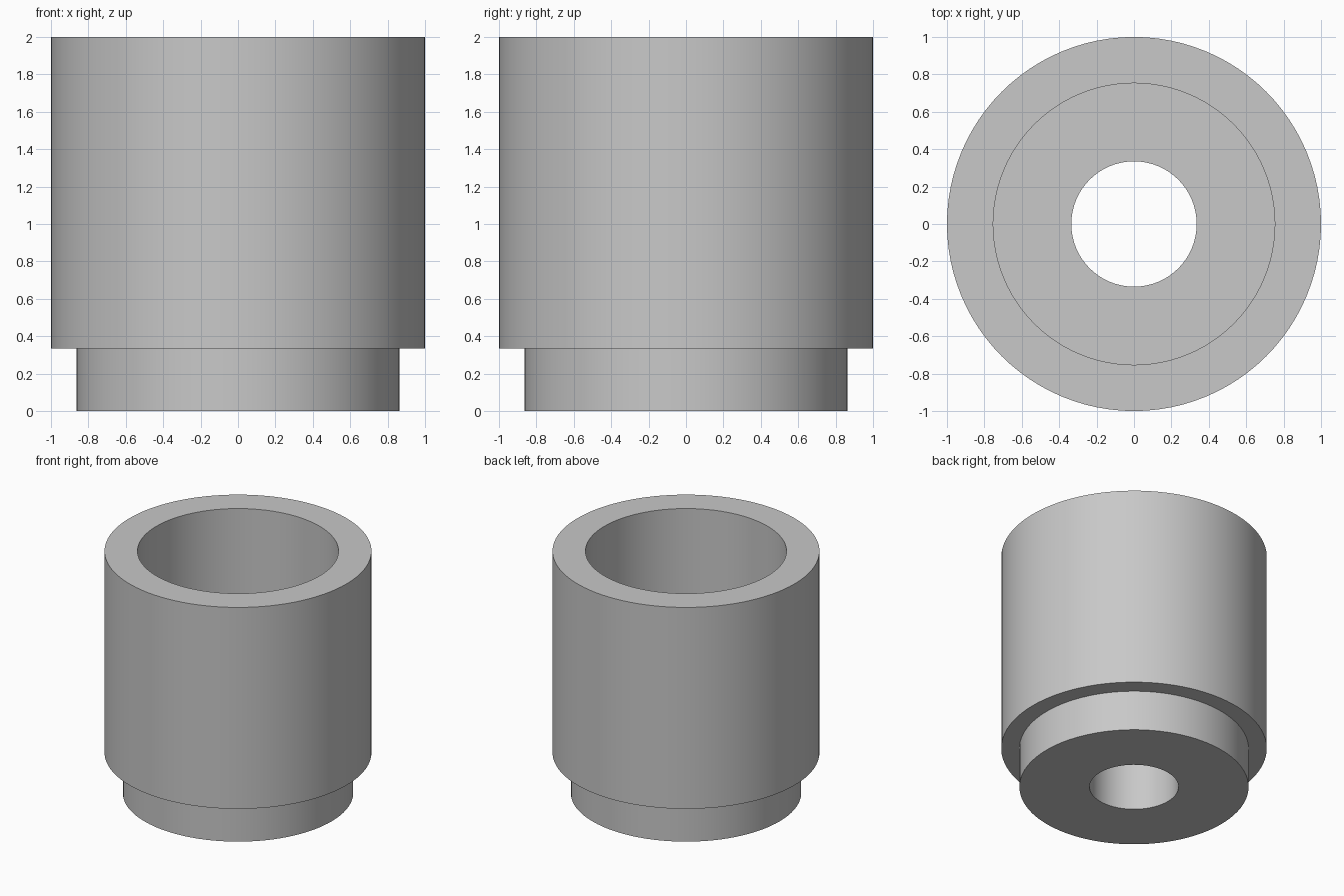
import bpy, bmesh, math

if "Cube" in bpy.data.objects:
    bpy.data.objects.remove(bpy.data.objects["Cube"])

SEGMENTS = 96

# Closed cross-section (radius, height): stepped outside, wide bore, narrow through-hole
PROFILE = [
    (0.335, 0.0), (0.863, 0.0),      # underside of spigot
    (0.863, 0.335), (1.0, 0.335),    # shoulder
    (1.0, 2.0), (0.753, 2.0),        # rim
    (0.753, 0.58), (0.335, 0.58),    # bore and its floor
]

grey = bpy.data.materials.new("plain grey")
grey.diffuse_color = (0.58, 0.58, 0.58, 1.0)
grey.use_nodes = True
grey.node_tree.nodes["Principled BSDF"].inputs["Base Color"].default_value = grey.diffuse_color


def lathe(name, profile, material):
    """Revolve a closed profile around z."""
    bm = bmesh.new()
    rings = []
    for i in range(SEGMENTS):
        a = 2 * math.pi * i / SEGMENTS
        rings.append([bm.verts.new((r * math.cos(a), r * math.sin(a), z)) for r, z in profile])
    n = len(profile)
    for i in range(SEGMENTS):
        a, b = rings[i], rings[(i + 1) % SEGMENTS]
        for j in range(n):
            k = (j + 1) % n
            bm.faces.new((a[j], b[j], b[k], a[k]))
    bmesh.ops.recalc_face_normals(bm, faces=bm.faces)
    mesh = bpy.data.meshes.new(name)
    bm.to_mesh(mesh)
    bm.free()
    mesh.materials.append(material)
    obj = bpy.data.objects.new(name, mesh)
    bpy.context.collection.objects.link(obj)
    bpy.context.view_layer.objects.active = obj
    obj.select_set(True)
    bpy.ops.object.shade_smooth_by_angle(angle=math.radians(30))
    return obj


# Stepped bushing body
lathe("bushing", PROFILE, grey)
